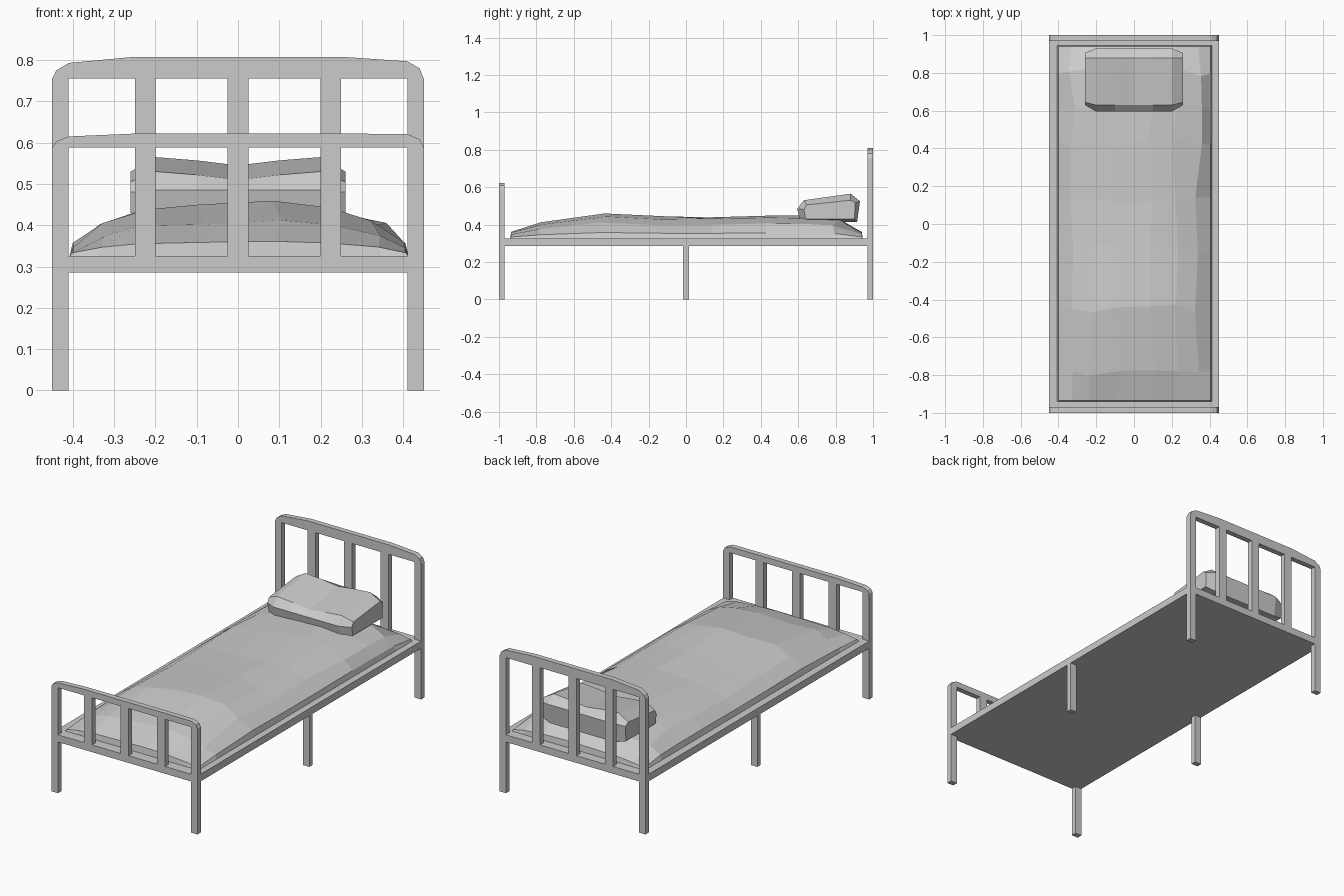
import bpy, bmesh, random

if "Cube" in bpy.data.objects:
    bpy.data.objects.remove(bpy.data.objects["Cube"])

random.seed(4)


def finish(name, bm):
    bmesh.ops.recalc_face_normals(bm, faces=bm.faces)
    me = bpy.data.meshes.new(name)
    bm.to_mesh(me)
    bm.free()
    ob = bpy.data.objects.new(name, me)
    bpy.context.collection.objects.link(ob)
    return ob


def box(name, x0, x1, y0, y1, z0, z1):
    bm = bmesh.new()
    bmesh.ops.create_cube(bm, size=1)
    for v in bm.verts:
        v.co.x = x1 if v.co.x > 0 else x0
        v.co.y = y1 if v.co.y > 0 else y0
        v.co.z = z1 if v.co.z > 0 else z0
    return finish(name, bm)


def end_frame(name, y0, y1, left, right, inner):
    # one U-shaped outline: two legs joined by an arched top rail
    outline = [(-.45, 0)] + left + right + [(.45, 0), (.41, 0), (.41, inner),
                                            (-.41, inner), (-.41, 0)]
    bm = bmesh.new()
    face = bm.faces.new([bm.verts.new((x, y0, z)) for x, z in outline])
    ext = bmesh.ops.extrude_face_region(bm, geom=[face])["geom"]
    for v in ext:
        if isinstance(v, bmesh.types.BMVert):
            v.co.y = y1
    bmesh.ops.triangulate(bm, faces=[f for f in bm.faces if len(f.verts) > 4])
    finish(name, bm)
    for i, x in enumerate((-.225, 0, .225)):
        box(f"{name}_bar_{i + 1}", x - .025, x + .025, y0, y1, .325, inner)
    box(name + "_lower_rail", -.41, .41, y0, y1, .285, .325)


# headboard and footboard with corner legs
end_frame("headboard", .97, 1,
          [(-.45, .755), (-.44, .775), (-.41, .793), (-.25, .808)],
          [(.25, .808), (.41, .797), (.44, .78), (.45, .755)], .755)
end_frame("footboard", -1, -.97,
          [(-.45, .588), (-.44, .603), (-.41, .615), (-.25, .622)],
          [(.25, .622), (.41, .621), (.44, .608), (.45, .588)], .588)

# base panel and middle legs
box("base_panel", -.45, .45, -.97, .97, .285, .325)
for side, s in (("left", -1), ("right", 1)):
    box("middle_leg_" + side, *sorted((s * .41, s * .45)), -.015, .015, 0, .285)

# rumpled mattress: cross-section times lengthwise height, with a skirt
cross = [(-.40, .24), (-.33, .6), (-.24, .84), (-.09, .93), (.09, 1),
         (.22, .89), (.34, .62), (.405, .24)]
along = [(-.94, .036), (-.78, .085), (-.45, .136), (-.14, .119), (.14, .117),
         (.43, .126), (.6, .126), (.8, .113), (.945, .035)]
bm = bmesh.new()
rows = []
for j, (y, h) in enumerate(along):
    row = []
    for i, (x, f) in enumerate(cross):
        inside = 0 < i < len(cross) - 1 and 0 < j < len(along) - 1
        k = 1 if inside else 0
        row.append(bm.verts.new((x + k * random.uniform(-.02, .02),
                                 y + k * random.uniform(-.03, .03),
                                 .325 + h * f + k * random.uniform(-.004, .003))))
    rows.append(row)
for a, b in zip(rows, rows[1:]):
    for i in range(len(cross) - 1):
        bm.faces.new((a[i], a[i + 1], b[i + 1], b[i]))
rim = [e for e in bm.edges if e.is_boundary]
for v in {v for e in rim for v in e.verts}:
    v.co.y *= .995
skirt = bmesh.ops.extrude_edge_only(bm, edges=rim)["geom"]
for v in skirt:
    if isinstance(v, bmesh.types.BMVert):
        v.co.x *= 1.02
        v.co.y *= 1.005
        v.co.z = .325
finish("mattress", bm)

# pillow: lofted side profiles, sagging in the middle
full = [(.61, .415), (.595, .485), (.63, .53), (.88, .565), (.93, .525), (.915, .415)]
end = [(.64, .43), (.63, .48), (.645, .505), (.88, .53), (.905, .515), (.9, .43)]
stations = [(-.26, end, 0), (-.2, full, 0), (-.1, full, .008), (0, full, .02),
            (.1, full, .008), (.2, full, 0), (.26, end, 0)]
bm = bmesh.new()
rings = [[bm.verts.new((x, y, z - (sag if i in (2, 3) else 0)))
          for i, (y, z) in enumerate(p)] for x, p, sag in stations]
for a, b in zip(rings, rings[1:]):
    for i in range(6):
        n = (i + 1) % 6
        bm.faces.new((a[i], a[n], b[n], b[i]))
bm.faces.new(rings[0])
bm.faces.new(rings[-1])
finish("pillow", bm)
